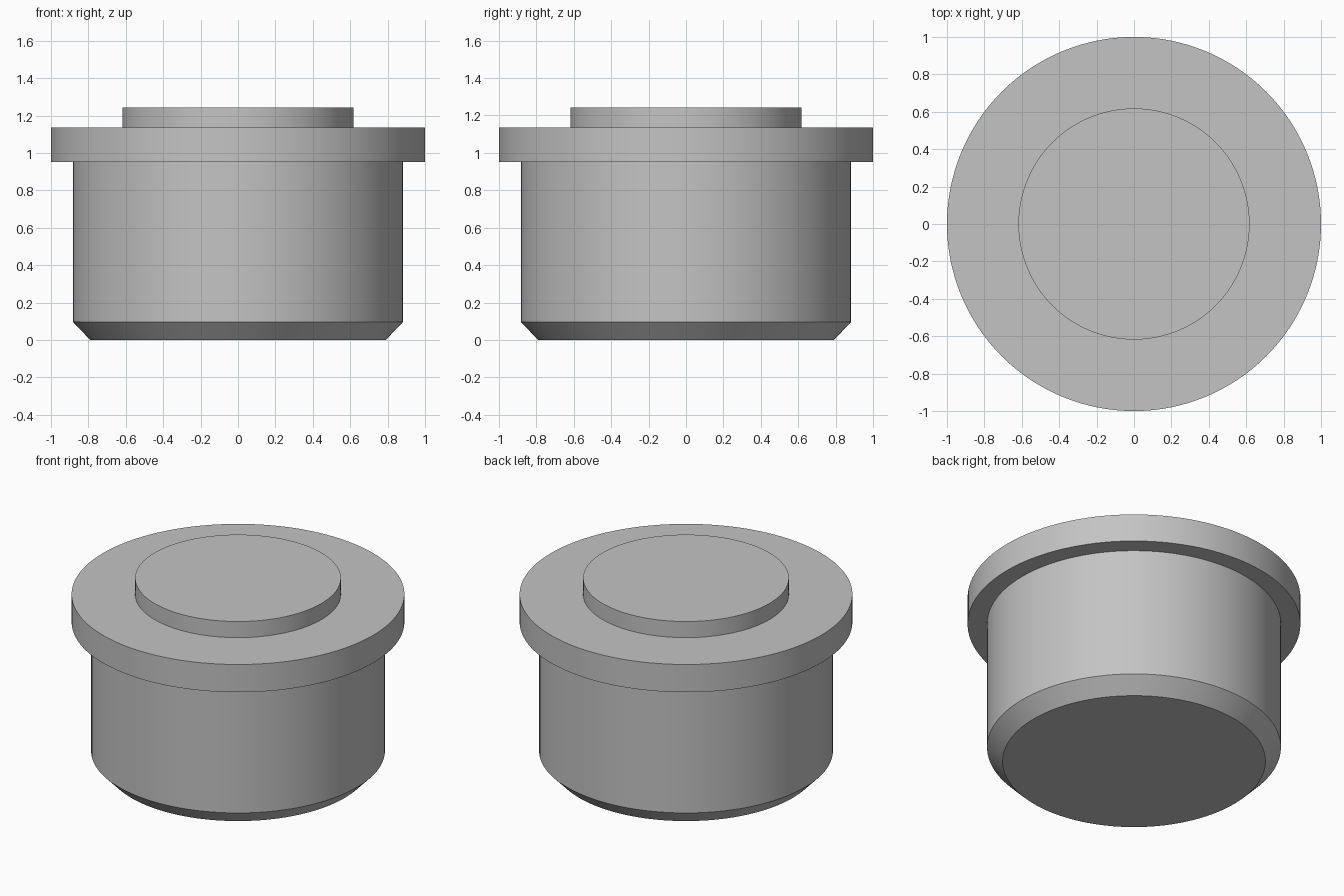
import bpy, bmesh, math

cube = bpy.data.objects.get("Cube")
if cube:
    bpy.data.objects.remove(cube, do_unlink=True)

# Single grey material
grey = bpy.data.materials.new("plain_grey")
grey.use_nodes = True
color = (0.55, 0.55, 0.55, 1)
grey.diffuse_color = color
grey.node_tree.nodes["Principled BSDF"].inputs["Base Color"].default_value = color


def lathe(name, profile, segments=128):
    """Revolve (radius, height) points around z, capping both ends."""
    bm = bmesh.new()
    rings = []
    for radius, z in profile:
        angles = [math.tau * i / segments for i in range(segments)]
        rings.append([bm.verts.new((radius * math.cos(a), radius * math.sin(a), z))
                      for a in angles])
    for low, high in zip(rings, rings[1:]):
        for i in range(segments):
            j = (i + 1) % segments
            bm.faces.new((low[i], low[j], high[j], high[i]))
    bm.faces.new(rings[0][::-1])
    bm.faces.new(rings[-1])
    mesh = bpy.data.meshes.new(name)
    bm.to_mesh(mesh)
    bm.free()
    mesh.materials.append(grey)
    obj = bpy.data.objects.new(name, mesh)
    bpy.context.collection.objects.link(obj)
    return obj


# Chamfered body, wide flange and raised boss as one turned solid
plug = lathe("flanged_plug", [
    (0.79, 0), (0.883, 0.097),       # bottom chamfer
    (0.883, 0.952),                  # body wall
    (1, 0.952), (1, 1.136),          # flange
    (0.618, 1.136), (0.618, 1.243),  # boss
])

bpy.ops.object.select_all(action="DESELECT")
plug.select_set(True)
bpy.context.view_layer.objects.active = plug
bpy.ops.object.shade_smooth_by_angle(angle=math.radians(30))
